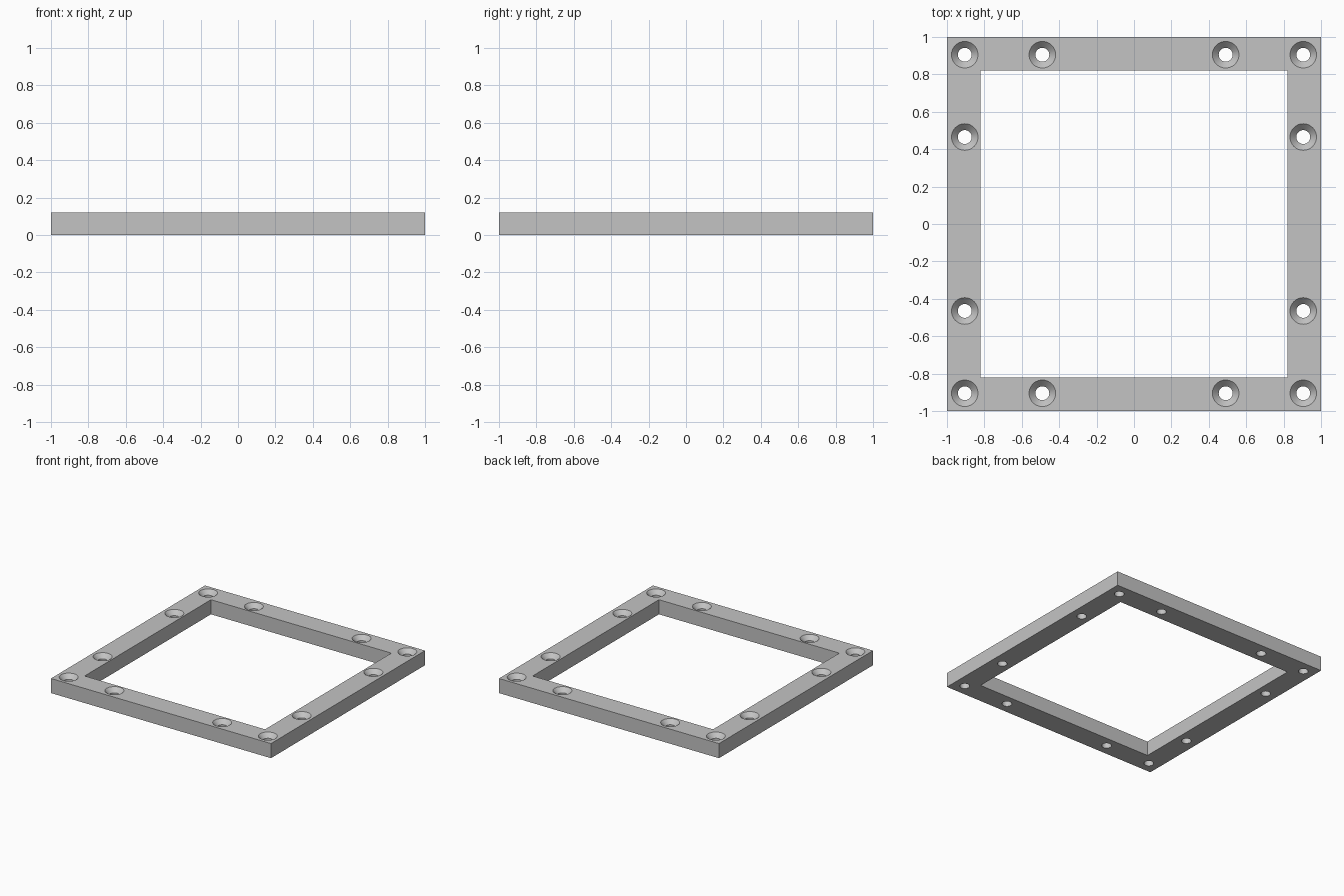
import bpy, bmesh
from math import cos, sin, tau, radians

if "Cube" in bpy.data.objects:
    bpy.data.objects.remove(bpy.data.objects["Cube"])

HEIGHT, OUTER, INNER = 0.12, 1.0, 0.82
HOLE, RIM, SINK = 0.037, 0.071, 0.035
EDGE, MID_X, MID_Y = 0.905, 0.49, 0.465
SIDES = 48

grey = bpy.data.materials.new("grey metal")
grey.use_nodes = True
colour = (0.55, 0.55, 0.55, 1)
grey.diffuse_color = colour
grey.node_tree.nodes["Principled BSDF"].inputs["Base Color"].default_value = colour


def make_object(name, bm):
    bmesh.ops.recalc_face_normals(bm, faces=bm.faces)
    mesh = bpy.data.meshes.new(name)
    bm.to_mesh(mesh)
    bm.free()
    mesh.materials.append(grey)
    obj = bpy.data.objects.new(name, mesh)
    bpy.context.collection.objects.link(obj)
    return obj


def bridge(bm, a, b):
    n = len(a)
    for i in range(n):
        j = (i + 1) % n
        bm.faces.new((a[i], a[j], b[j], b[i]))


# Square frame: four rings of corners bridged in a closed loop
bm = bmesh.new()
rings = [[bm.verts.new((sx * r, sy * r, z))
          for sx, sy in ((-1, -1), (1, -1), (1, 1), (-1, 1))]
         for r, z in ((OUTER, 0), (OUTER, HEIGHT), (INNER, HEIGHT), (INNER, 0))]
for k in range(4):
    bridge(bm, rings[k], rings[(k + 1) % 4])
frame = make_object("square_frame", bm)

# Countersunk screw hole cutters, mirrored to all four quadrants
bm = bmesh.new()
over = 0.01
profile = ((HOLE, -over), (HOLE, HEIGHT - SINK),
           (RIM, HEIGHT), (RIM, HEIGHT + over))
for px, py in ((EDGE, EDGE), (MID_X, EDGE), (EDGE, MID_Y)):
    for sx in (-1, 1):
        for sy in (-1, 1):
            loops = [[bm.verts.new((sx * px + r * cos(tau * i / SIDES),
                                    sy * py + r * sin(tau * i / SIDES), z))
                      for i in range(SIDES)] for r, z in profile]
            for a, b in zip(loops, loops[1:]):
                bridge(bm, a, b)
            bm.faces.new(loops[0][::-1])
            bm.faces.new(loops[-1])
cutter = make_object("screw_hole_cutter", bm)
cutter.hide_render = True

# Cut the holes, then drop the cutter
cut = frame.modifiers.new("screw holes", "BOOLEAN")
cut.operation = "DIFFERENCE"
cut.solver = "EXACT"
cut.object = cutter
bpy.context.view_layer.objects.active = frame
frame.select_set(True)
bpy.ops.object.modifier_apply(modifier=cut.name)
bpy.data.objects.remove(cutter)
bpy.ops.object.shade_smooth_by_angle(angle=radians(30))
